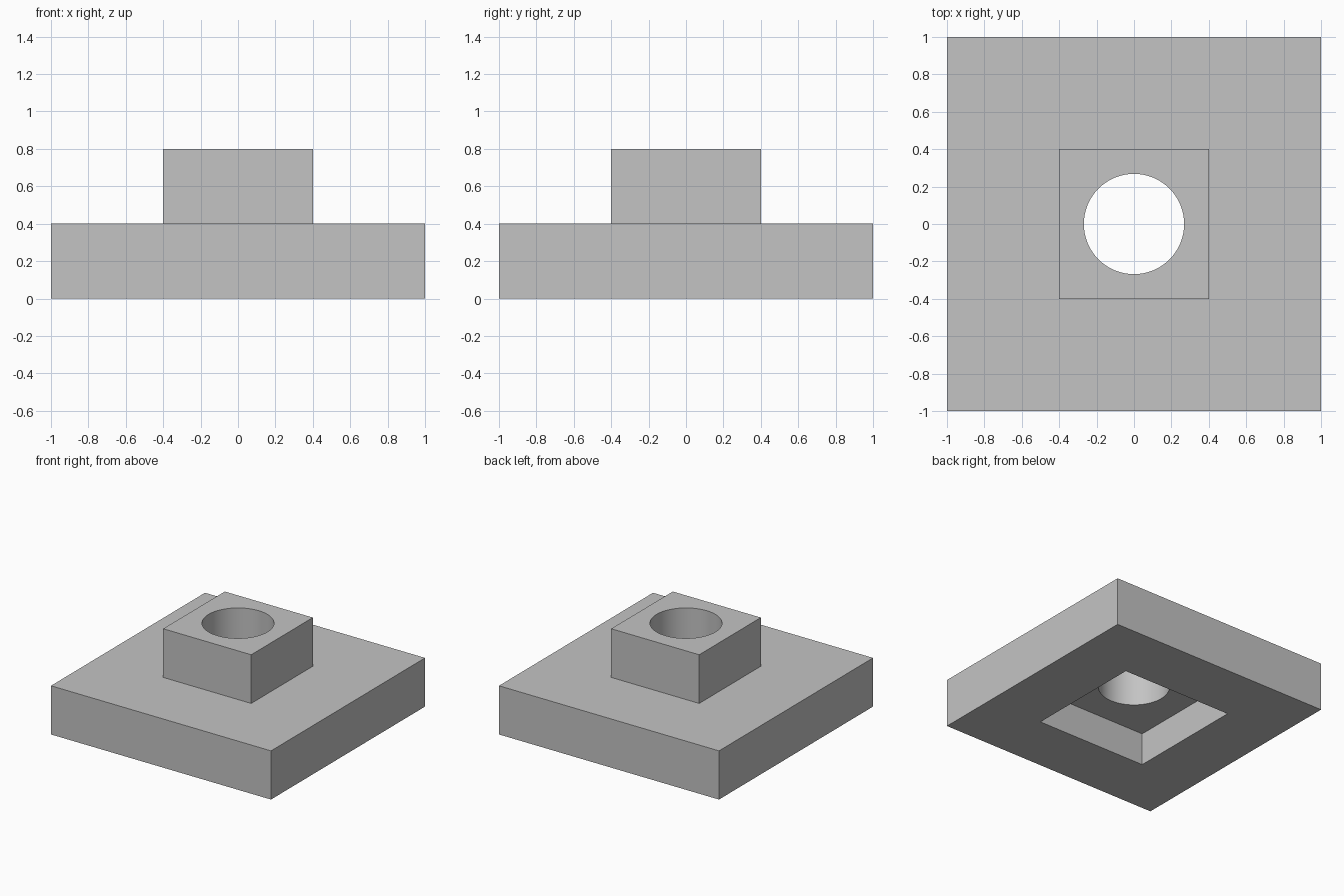
import bpy
import math

cube = bpy.data.objects.get("Cube")
if cube:
    bpy.data.objects.remove(cube, do_unlink=True)

grey = bpy.data.materials.new("light grey")
grey.use_nodes = True
colour = (0.55, 0.55, 0.55, 1)
grey.diffuse_color = colour
grey.node_tree.nodes["Principled BSDF"].inputs["Base Color"].default_value = colour


def block(name, width, bottom, top):
    """Square block centred on the z axis."""
    bpy.ops.mesh.primitive_cube_add(size=1, location=(0, 0, (bottom + top) / 2))
    obj = bpy.context.object
    obj.name = name
    obj.scale = (width, width, top - bottom)
    bpy.ops.object.transform_apply(location=True, rotation=False, scale=True)
    obj.data.materials.append(grey)
    return obj


def combine(target, tool, operation):
    """Apply a boolean to the target, then discard the tool."""
    tool.hide_render = True
    mod = target.modifiers.new(tool.name, 'BOOLEAN')
    mod.operation = operation
    mod.solver = 'EXACT'
    mod.object = tool
    bpy.ops.object.select_all(action='DESELECT')
    target.select_set(True)
    bpy.context.view_layer.objects.active = target
    bpy.ops.object.modifier_apply(modifier=mod.name)
    bpy.data.objects.remove(tool, do_unlink=True)


# Wide base plate with a raised square boss
body = block("base_plate_with_boss", 2, 0, 0.4)
combine(body, block("boss", 0.8, 0.3, 0.8), 'UNION')

# Square pocket in the underside
combine(body, block("pocket_cutter", 1, -0.2, 0.267), 'DIFFERENCE')

# Round hole through boss and plate
bpy.ops.mesh.primitive_cylinder_add(vertices=96, radius=0.268, depth=2, location=(0, 0, 0.4))
hole = bpy.context.object
hole.name = "hole_cutter"
hole.data.materials.append(grey)
combine(body, hole, 'DIFFERENCE')

bpy.ops.object.shade_smooth_by_angle(angle=math.radians(30))
